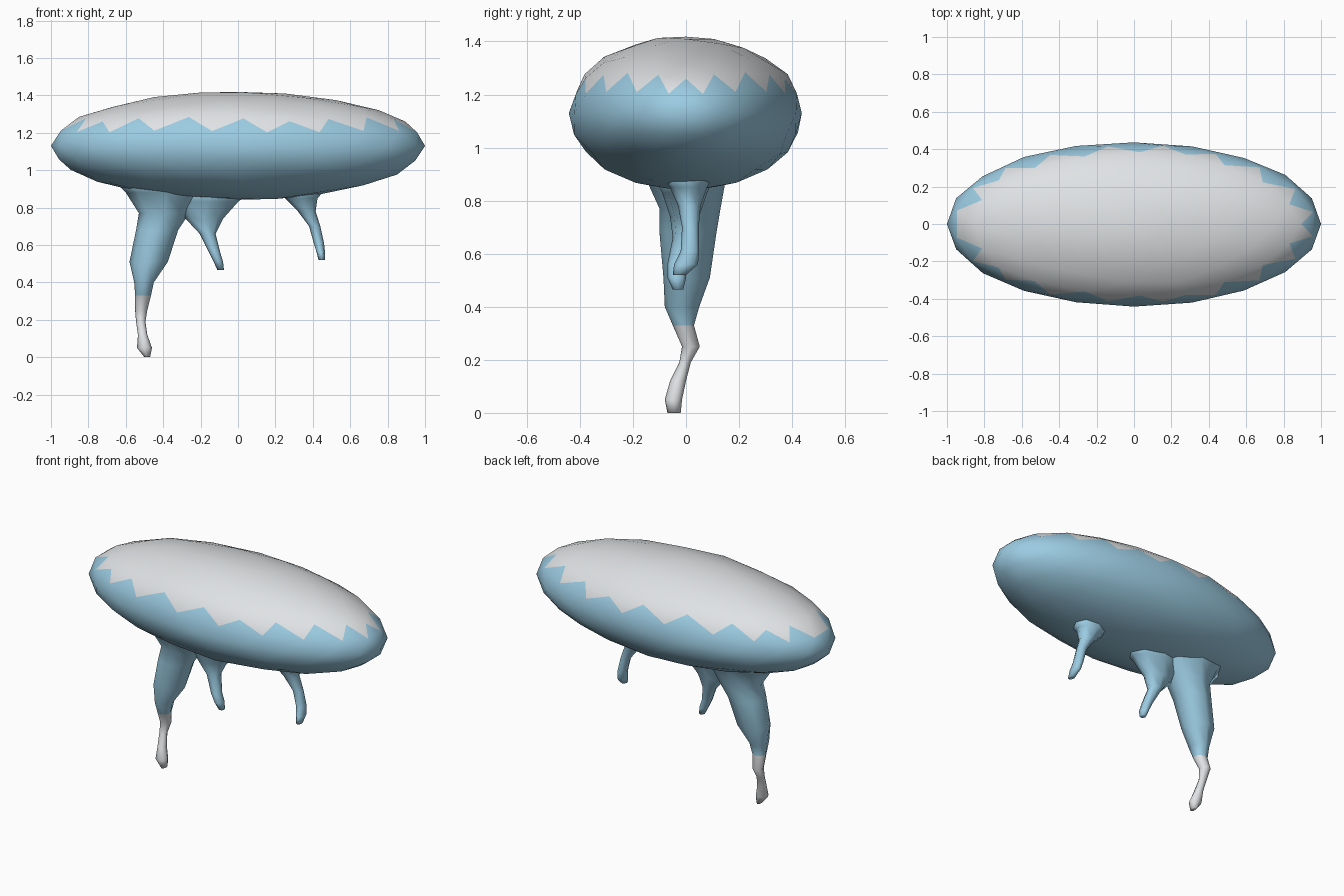
import bpy, bmesh, math, random
from mathutils import Vector

random.seed(4)
cube = bpy.data.objects.get("Cube")
if cube:
    bpy.data.objects.remove(cube)


def material(name, rgb):
    m = bpy.data.materials.new(name)
    m.use_nodes = True
    m.diffuse_color = (*rgb, 1)
    m.node_tree.nodes["Principled BSDF"].inputs["Base Color"].default_value = (*rgb, 1)
    return m


ICE = material("ice blue", (0.33, 0.60, 0.76))
SNOW = material("snow white", (0.74, 0.76, 0.78))


def finish(bm, name, is_snow):
    """Colour the faces by a rule, shade smooth and add to the scene."""
    bmesh.ops.recalc_face_normals(bm, faces=bm.faces)
    for f in bm.faces:
        f.smooth = True
        f.material_index = int(is_snow(f.calc_center_median()))
    mesh = bpy.data.meshes.new(name)
    bm.to_mesh(mesh)
    bm.free()
    mesh.materials.append(ICE)
    mesh.materials.append(SNOW)
    obj = bpy.data.objects.new(name, mesh)
    bpy.context.collection.objects.link(obj)
    return obj


# Floating slab: slightly uneven ellipsoid with a snow cap
bm = bmesh.new()
bmesh.ops.create_icosphere(bm, subdivisions=3, radius=1)
for v in bm.verts:
    wobble = 1 + random.uniform(-0.015, 0.015)
    x, y, z = v.co
    v.co = Vector((x, y * 0.44 * wobble, 1.13 + z * 0.29 * wobble))
finish(bm, "ice_body", lambda c: c.z > 1.235)


def icicle(name, rings, snow_below=-1, sides=8):
    """Loft through rings given as (z, x_min, x_max, y_min, y_max)."""
    bm = bmesh.new()
    loops = []
    for z, x0, x1, y0, y1 in rings:
        loop = []
        for i in range(sides):
            a = math.tau * i / sides
            loop.append(bm.verts.new(((x0 + x1) / 2 + (x1 - x0) / 2 * math.cos(a),
                                      (y0 + y1) / 2 + (y1 - y0) / 2 * math.sin(a), z)))
        loops.append(loop)
    for a, b in zip(loops, loops[1:]):
        for i in range(sides):
            j = (i + 1) % sides
            bm.faces.new((a[i], a[j], b[j], b[i]))
    bm.faces.new(loops[0])
    bm.faces.new(loops[-1])
    return finish(bm, name, lambda c: c.z < snow_below)


# Long icicle with a frosted tip
icicle("long_icicle", [
    (0.96, -0.68, -0.10, -0.20, 0.20),
    (0.88, -0.60, -0.17, -0.15, 0.15),
    (0.77, -0.53, -0.26, -0.10, 0.13),
    (0.68, -0.545, -0.32, -0.10, 0.115),
    (0.51, -0.58, -0.375, -0.085, 0.09),
    (0.40, -0.555, -0.45, -0.08, 0.05),
    (0.33, -0.55, -0.465, -0.05, 0.03),
    (0.25, -0.55, -0.485, -0.015, 0.052),
    (0.19, -0.545, -0.495, -0.025, 0.018),
    (0.12, -0.535, -0.485, -0.06, 0.0),
    (0.05, -0.54, -0.46, -0.08, -0.015),
    (0.00, -0.50, -0.47, -0.07, -0.02),
], snow_below=0.3)

# Short middle icicle
icicle("middle_icicle", [
    (0.92, -0.38, 0.12, -0.14, 0.12),
    (0.83, -0.33, 0.0, -0.09, 0.08),
    (0.74, -0.28, -0.08, -0.06, 0.05),
    (0.66, -0.205, -0.12, -0.05, 0.035),
    (0.56, -0.155, -0.095, -0.07, 0.0),
    (0.51, -0.13, -0.08, -0.07, 0.0),
    (0.465, -0.11, -0.075, -0.05, -0.01),
])

# Short side icicle
icicle("side_icicle", [
    (0.93, 0.15, 0.50, -0.12, 0.12),
    (0.85, 0.25, 0.425, -0.06, 0.08),
    (0.78, 0.32, 0.415, -0.03, 0.055),
    (0.70, 0.38, 0.44, -0.015, 0.048),
    (0.61, 0.405, 0.46, -0.02, 0.05),
    (0.56, 0.42, 0.465, -0.045, 0.045),
    (0.52, 0.43, 0.465, -0.05, 0.0),
])
